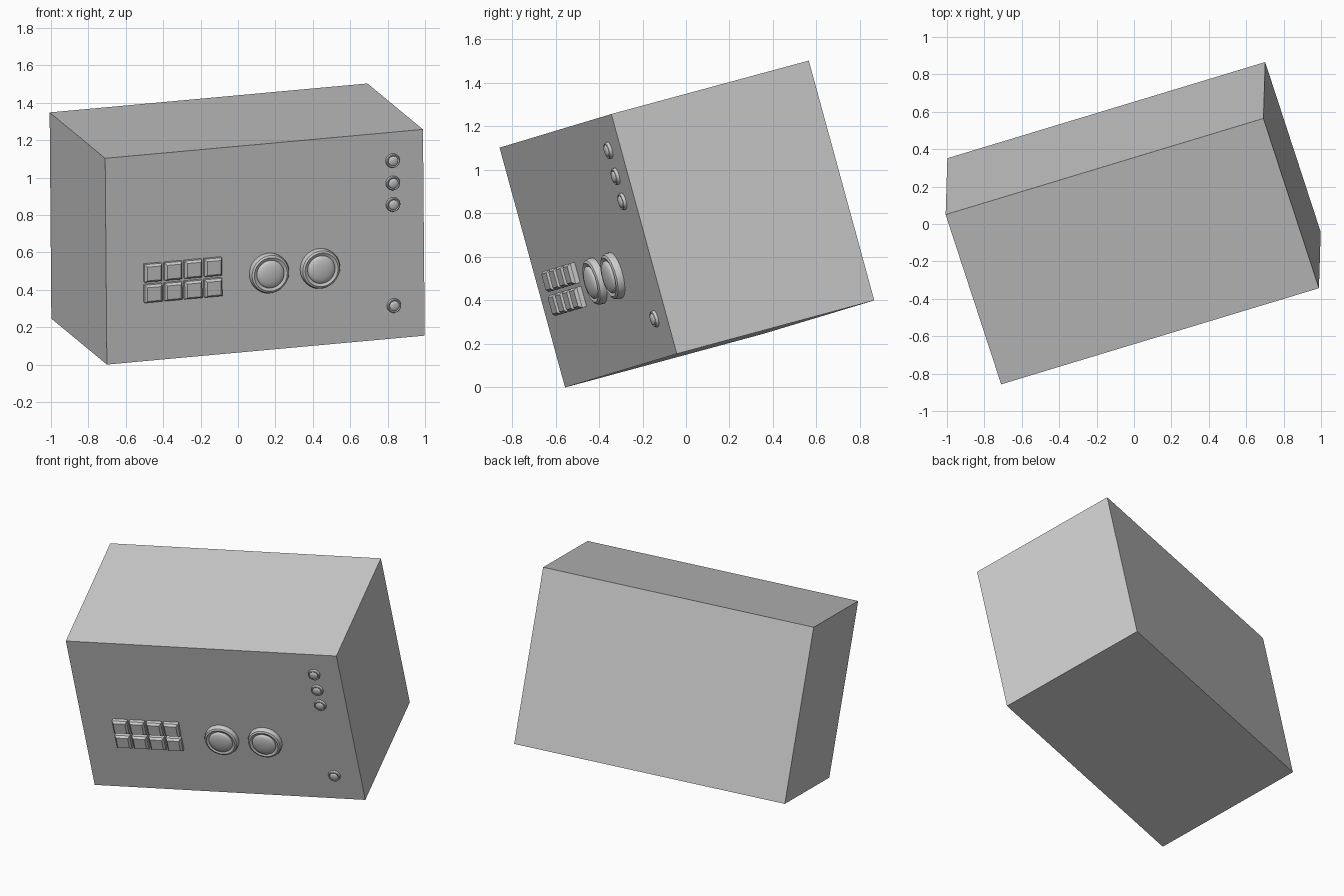
import bpy, bmesh, math
from mathutils import Vector, Matrix

if "Cube" in bpy.data.objects:
    bpy.data.objects.remove(bpy.data.objects["Cube"])

# Local frame: x along width, z up the front panel, y into the depth
W, H, D = 1.782, 1.143, 0.986
u = Vector((0.9535, 0.2885, 0.0868)).normalized()
v = Vector((-0.003, -0.262, 0.965))
v = (v - u * v.dot(u)).normalized()
d = v.cross(u)
FRAME = Matrix((u, d, v)).transposed().to_4x4()
FRAME.translation = Vector((-0.701, -0.556, 0.0))


def finish(name, bm, x=0, z=0, smooth=False):
    bmesh.ops.recalc_face_normals(bm, faces=bm.faces)
    me = bpy.data.meshes.new(name)
    bm.to_mesh(me)
    bm.free()
    ob = bpy.data.objects.new(name, me)
    bpy.context.collection.objects.link(ob)
    ob.matrix_world = FRAME @ Matrix.Translation((x, 0, z))
    if smooth:
        bpy.ops.object.select_all(action='DESELECT')
        ob.select_set(True)
        bpy.context.view_layer.objects.active = ob
        bpy.ops.object.shade_smooth_by_angle(angle=math.radians(35))
    return ob


def cabinet():
    bm = bmesh.new()
    bmesh.ops.create_cube(bm, size=1)
    bmesh.ops.transform(bm, verts=bm.verts, matrix=Matrix.Translation(
        (W / 2, D / 2, H / 2)) @ Matrix.Diagonal((W, D, H, 1)))
    finish("cabinet", bm)


def key(name, x, z):
    # square key: straight sides, then a chamfer to a flat front
    bm = bmesh.new()
    rings = []
    for half, y in ((0.049, 0.0), (0.049, -0.022), (0.038, -0.036)):
        rings.append([bm.verts.new((sx * half, y, sz * half))
                      for sx, sz in ((-1, -1), (1, -1), (1, 1), (-1, 1))])
    for a, b in zip(rings, rings[1:]):
        for i in range(4):
            j = (i + 1) % 4
            bm.faces.new((a[i], a[j], b[j], b[i]))
    bm.faces.new(rings[0])
    bm.faces.new(rings[-1])
    finish(name, bm, x, z)


def knob(name, x, z, r, depth):
    # lathed rim with a shallow groove around a domed centre
    prof = [(0, 0), (1, 0), (1, 0.35), (0.95, 0.58), (0.85, 0.68), (0.76, 0.6), (0.7, 0.55)]
    prof += [(0.7 * math.cos(t), 0.62 + 0.38 * math.sin(t))
             for t in (i * math.pi / 12 for i in range(7))]
    bm = bmesh.new()
    vs = [bm.verts.new((p * r, -h * depth, 0)) for p, h in prof]
    es = [bm.edges.new(e) for e in zip(vs, vs[1:])]
    bmesh.ops.spin(bm, geom=vs + es, cent=(0, 0, 0), axis=(0, 1, 0),
                   angle=2 * math.pi, steps=32)
    bmesh.ops.remove_doubles(bm, verts=bm.verts, dist=1e-5)
    finish(name, bm, x, z, True)


cabinet()
# keypad: two rows of four
for row in range(2):
    for col in range(4):
        key(f"key_{row}_{col}", 0.258 + col * 0.112, 0.491 - row * 0.114)
# two large dials
for i, x in enumerate((0.911, 1.196)):
    knob(f"dial_{i}", x, 0.427, 0.109, 0.055)
# small round buttons down the right edge
for i, z in enumerate((0.986, 0.862, 0.743, 0.183)):
    knob(f"button_{i}", 1.61, z, 0.039, 0.024)
